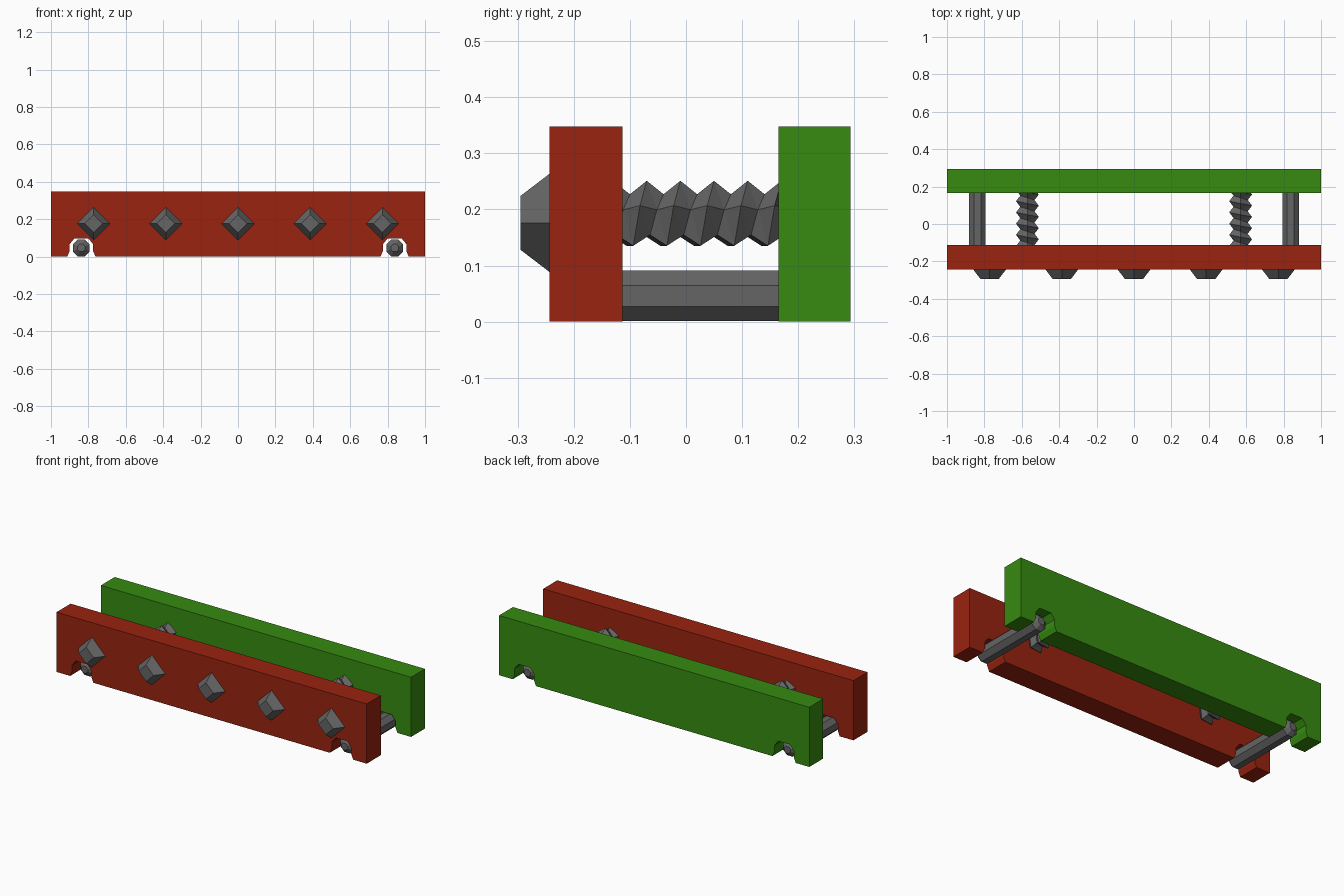
import bpy, bmesh, math

if "Cube" in bpy.data.objects:
    bpy.data.objects.remove(bpy.data.objects["Cube"])


def mat(name, col):
    m = bpy.data.materials.new(name)
    m.diffuse_color = (*col, 1)
    m.use_nodes = True
    m.node_tree.nodes["Principled BSDF"].inputs["Base Color"].default_value = m.diffuse_color
    return m


RED = mat("red", (0.32, 0.017, 0.005))
GREEN = mat("green", (0.037, 0.26, 0.005))
STEEL = mat("dark steel", (0.13, 0.13, 0.13))


def finish(bm, name, material):
    bmesh.ops.recalc_face_normals(bm, faces=bm.faces)
    me = bpy.data.meshes.new(name)
    bm.to_mesh(me)
    bm.free()
    me.materials.append(material)
    ob = bpy.data.objects.new(name, me)
    bpy.context.collection.objects.link(ob)
    return ob


def loft(name, rings, material):
    """Skin a list of equal-length point rings and cap both ends."""
    bm = bmesh.new()
    vs = [[bm.verts.new(p) for p in r] for r in rings]
    n = len(vs[0])
    for a, b in zip(vs, vs[1:]):
        for i in range(n):
            bm.faces.new((a[i], a[(i + 1) % n], b[(i + 1) % n], b[i]))
    bm.faces.new(vs[0])
    bm.faces.new(vs[-1])
    return finish(bm, name, material)


def ring(x, y, z, r, n, start):
    return [(x + r * math.cos(start + math.tau * i / n), y,
             z + r * math.sin(start + math.tau * i / n)) for i in range(n)]


# Plates: half outline mirrored, with an arched notch for each rod
half = [(0.762, 0), (0.775, 0.03), (0.775, 0.066), (0.80, 0.097),
        (0.875, 0.097), (0.90, 0.066), (0.90, 0.03), (0.912, 0),
        (1, 0), (1, 0.348)]
outline = half + [(-x, z) for x, z in reversed(half)]
for name, y0, y1, m in (("front_plate", -0.243, -0.113, RED),
                        ("back_plate", 0.165, 0.293, GREEN)):
    loft(name, [[(x, y, z) for x, z in outline] for y in (y0, y1)], m)

# Square tapered studs on the front plate
for i in range(5):
    x = (i - 2) * 0.386
    loft(f"stud_{i + 1}", [ring(x, y, 0.176, r, 4, 0)
                           for y, r in ((-0.24, 0.09), (-0.295, 0.048))], STEEL)


# Five-sided threaded screws between the plates
def screw(name, x, z):
    bm = bmesh.new()
    pitch, sides, rows = 0.06, 5, 13
    cols = []
    for k in range(sides):
        a = math.pi / 2 + math.tau * k / sides
        col = []
        for j in range(rows):
            r = 0.04 if j % 2 else 0.064
            y = -0.19 + pitch * (j / 2 + k / sides)
            col.append(bm.verts.new((x + r * math.cos(a), y, z + r * math.sin(a))))
        cols.append(col)
    cols.append(cols[0][2:])          # the next turn joins one pitch further on
    for a, b in zip(cols, cols[1:]):
        for j in range(min(len(a), len(b)) - 1):
            bm.faces.new((a[j], b[j], b[j + 1], a[j + 1]))
    bmesh.ops.triangulate(bm, faces=bm.faces)
    # trim both ends inside the plates
    for y, s in ((-0.125, -1), (0.175, 1)):
        geom = bm.verts[:] + bm.edges[:] + bm.faces[:]
        bmesh.ops.bisect_plane(bm, geom=geom, plane_co=(0, y, 0),
                               plane_no=(0, s, 0), clear_outer=True)
    bmesh.ops.holes_fill(bm, edges=[e for e in bm.edges if e.is_boundary])
    finish(bm, name, STEEL)


# Octagonal rods with bevelled tips, and the screws, on both sides
for side, s in (("left", -1), ("right", 1)):
    screw(f"{side}_screw", s * 0.57, 0.187)
    loft(f"{side}_rod", [ring(s * 0.838, y, 0.046, r, 8, math.pi / 8)
                         for y, r in ((-0.215, 0.022), (-0.19, 0.049),
                                      (0.24, 0.049), (0.265, 0.022))], STEEL)
